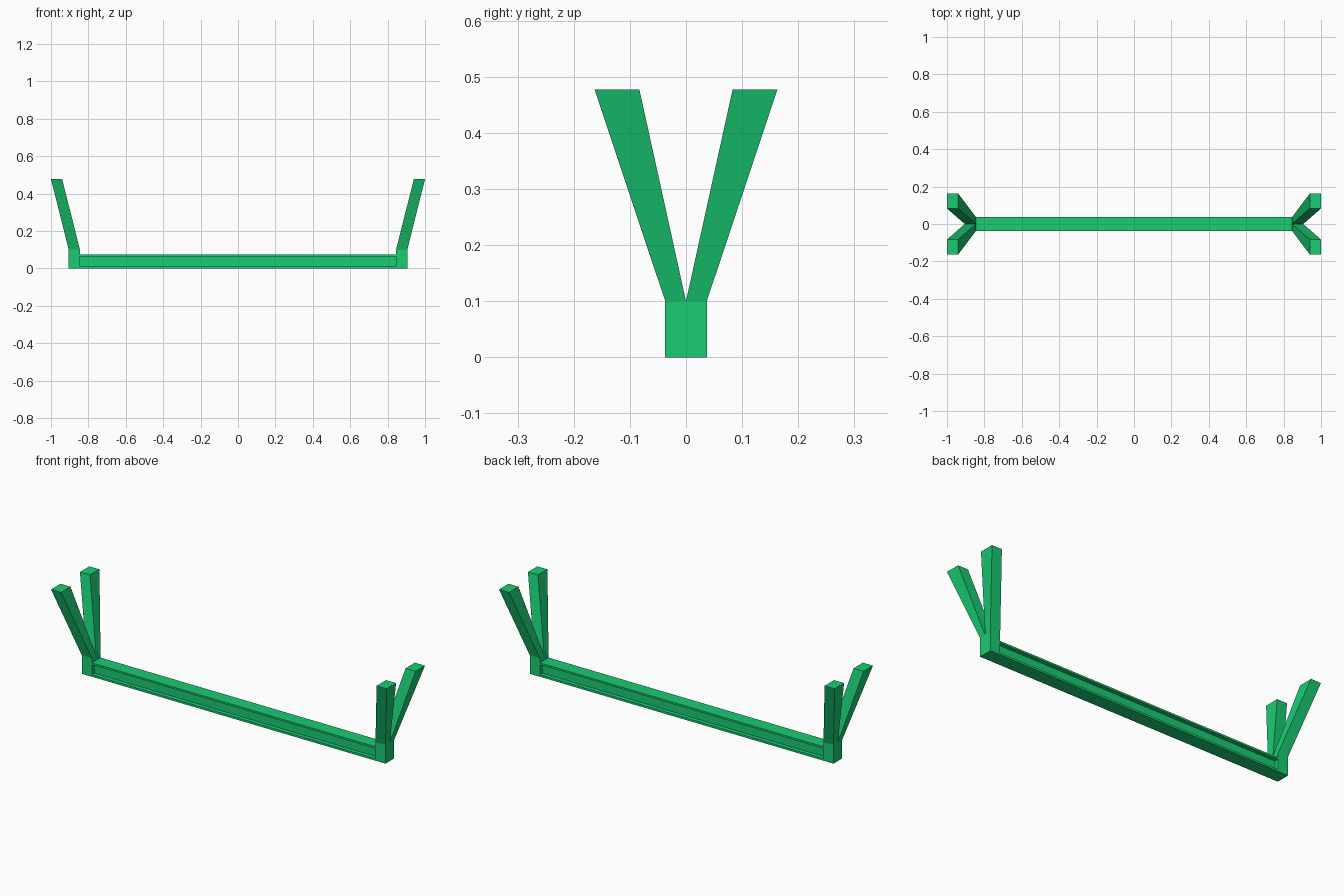
import bpy, bmesh

if "Cube" in bpy.data.objects:
    bpy.data.objects.remove(bpy.data.objects["Cube"])

green = bpy.data.materials.new("green")
green.diffuse_color = (0.01, 0.6, 0.17, 1)
green.use_nodes = True
green.node_tree.nodes["Principled BSDF"].inputs["Base Color"].default_value = green.diffuse_color


def loft(name, bottom, top):
    """Closed solid between two matching outlines."""
    bm = bmesh.new()
    a = [bm.verts.new(p) for p in bottom]
    b = [bm.verts.new(p) for p in top]
    n = len(a)
    bm.faces.new(a[::-1])
    bm.faces.new(b)
    for i in range(n):
        j = (i + 1) % n
        bm.faces.new((a[i], a[j], b[j], b[i]))
    bmesh.ops.recalc_face_normals(bm, faces=bm.faces)
    mesh = bpy.data.meshes.new(name)
    bm.to_mesh(mesh)
    bm.free()
    mesh.materials.append(green)
    obj = bpy.data.objects.new(name, mesh)
    bpy.context.collection.objects.link(obj)
    return obj


def rect(x0, x1, y0, y1, z):
    return [(x0, y0, z), (x1, y0, z), (x1, y1, z), (x0, y1, z)]


IN, OUT = 0.845, 0.905      # post inner and outer x
W = 0.037                   # half width
POST_Z, TOP_Z = 0.10, 0.477

# Long beam with an I-shaped section
web = 0.015
right = [(W, 0), (W, 0.011), (web, 0.011), (web, 0.065), (W, 0.065), (W, 0.075)]
section = right + [(-y, z) for y, z in reversed(right)]
loft("beam", [(-IN, y, z) for y, z in section], [(IN, y, z) for y, z in section])

for sx, side in ((-1, "left"), (1, "right")):
    # Short end post
    loft(f"{side}_post", rect(sx * IN, sx * OUT, -W, W, 0),
         rect(sx * IN, sx * OUT, -W, W, POST_Z))
    # Flared prongs leaning outward
    for sy, end in ((-1, "front"), (1, "back")):
        loft(f"{side}_{end}_prong",
             rect(sx * IN, sx * OUT, 0, sy * W, POST_Z),
             rect(sx * 0.94, sx * 1.0, sy * 0.083, sy * 0.163, TOP_Z))
